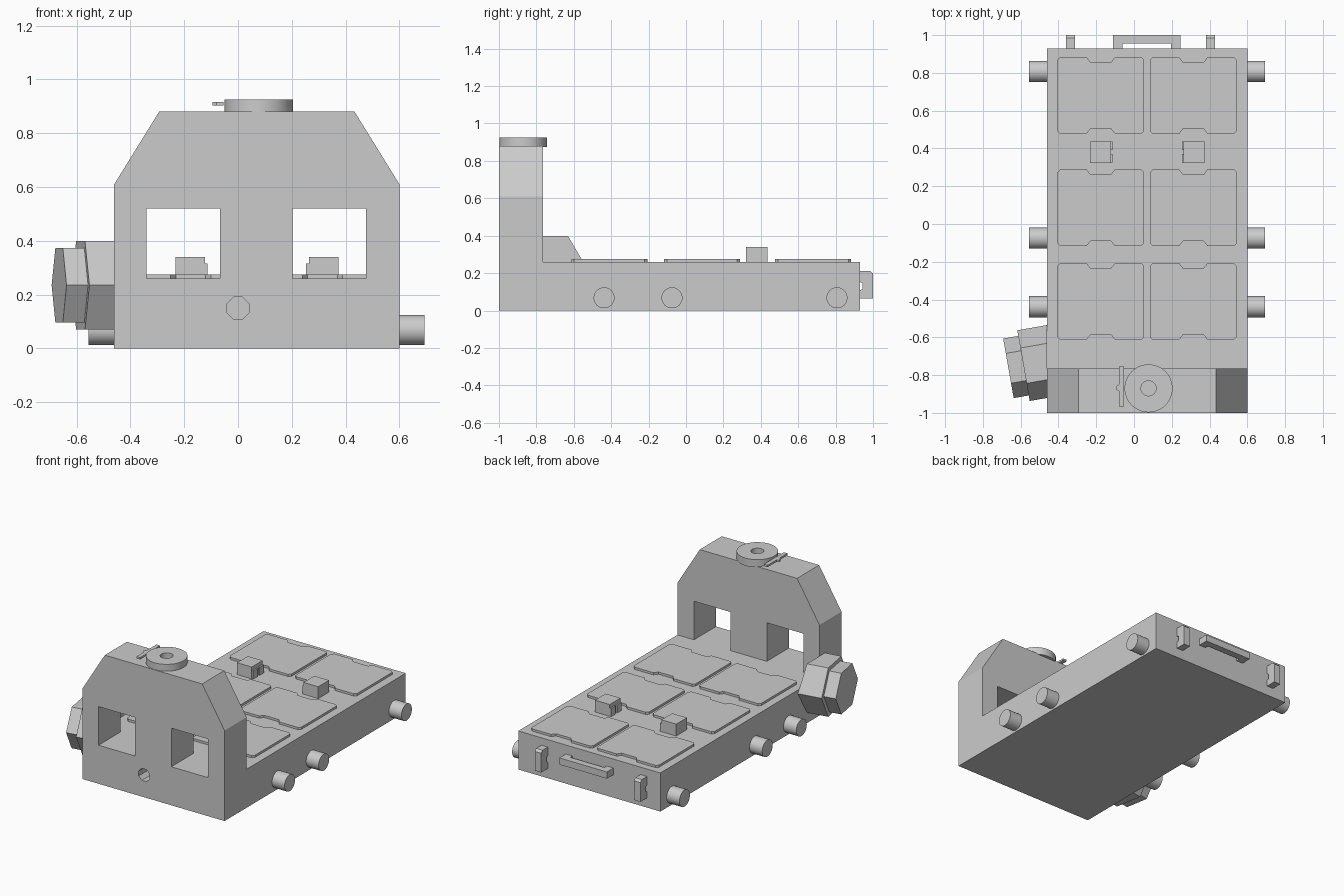
import bpy, bmesh, math
from mathutils import Matrix, Vector

cube = bpy.data.objects.get("Cube")
if cube:
    bpy.data.objects.remove(cube, do_unlink=True)

grey = bpy.data.materials.new("plain_grey")
grey.use_nodes = True
colour = (0.6, 0.6, 0.6, 1)
grey.diffuse_color = colour
grey.node_tree.nodes["Principled BSDF"].inputs["Base Color"].default_value = colour

MID = 0.07            # centre line of the hull
LEFT, RIGHT = 0.60, -0.46
DECK = 0.26


def finish(name, bm):
    bmesh.ops.recalc_face_normals(bm, faces=bm.faces[:])
    mesh = bpy.data.meshes.new(name)
    bm.to_mesh(mesh)
    bm.free()
    mesh.materials.append(grey)
    obj = bpy.data.objects.new(name, mesh)
    bpy.context.collection.objects.link(obj)
    return obj


def prism_mesh(points, axis, start, end):
    """Extrude a 2D outline along x, y or z."""
    place = {"x": lambda a, b: (start, a, b),
             "y": lambda a, b: (a, start, b),
             "z": lambda a, b: (a, b, start)}[axis]
    bm = bmesh.new()
    face = bm.faces.new([bm.verts.new(place(a, b)) for a, b in points])
    new = bmesh.ops.extrude_face_region(bm, geom=[face])["geom"]
    step = Vector([end - start if k == axis else 0 for k in "xyz"])
    bmesh.ops.translate(bm, vec=step, verts=[v for v in new if isinstance(v, bmesh.types.BMVert)])
    return bm


def prism(name, points, axis, start, end):
    return finish(name, prism_mesh(points, axis, start, end))


def box(name, x0, x1, y0, y1, z0, z1):
    return prism(name, [(x0, y0), (x1, y0), (x1, y1), (x0, y1)], "z", z0, z1)


def ring(u, v, r, n, turn=0.0):
    angles = [2 * math.pi * (i + turn) / n for i in range(n)]
    return [(u + r * math.cos(a), v + r * math.sin(a)) for a in angles]


def activate(obj):
    bpy.ops.object.select_all(action="DESELECT")
    obj.select_set(True)
    bpy.context.view_layer.objects.active = obj


def smooth(obj):
    activate(obj)
    bpy.ops.object.shade_smooth_by_angle(angle=math.radians(35))


def cut(obj, cutter):
    mod = obj.modifiers.new("cut", "BOOLEAN")
    mod.operation = "DIFFERENCE"
    mod.solver = "EXACT"
    mod.object = cutter
    activate(obj)
    bpy.ops.object.modifier_apply(modifier=mod.name)
    bpy.data.objects.remove(cutter, do_unlink=True)


def slice_off(bm, point, normal):
    geom = bm.verts[:] + bm.edges[:] + bm.faces[:]
    bmesh.ops.bisect_plane(bm, geom=geom, plane_co=point, plane_no=normal, clear_outer=True)
    bmesh.ops.holes_fill(bm, edges=[e for e in bm.edges if e.is_boundary], sides=0)


# Hull: deck and front wall in one L-shaped profile, with sloped shoulders
profile = [(-1, 0), (0.93, 0), (0.93, DECK), (-0.765, DECK), (-0.765, 0.88), (-1, 0.88)]
bm = prism_mesh(profile, "x", RIGHT, LEFT)
for side in (-1, 1):
    slice_off(bm, (MID + side * 0.53, 0, 0.61), (side * 0.27, 0, 0.167))
hull = finish("hull", bm)

# Windows and front socket
for x0, x1 in ((-0.34, -0.067), (0.203, 0.476)):
    cut(hull, box("window_cutter", x0, x1, -1.1, -0.7, DECK, 0.52))
cut(hull, prism("socket_cutter", ring(0, 0.15, 0.044, 8, 0.5), "y", -1.1, -0.9))

# Deck panels with clipped corners and a notch at each end
def panel(name, cx, cy):
    w, h, c = 0.23, 0.203, 0.015
    quarter = [(w, 0.203 - c), (w - c, h), (0.075, h), (0.055, h - 0.026)]
    top = quarter + [(-x, y) for x, y in reversed(quarter)]
    outline = top + [(-x, -y) for x, y in top]
    prism(name, [(cx + x, cy + y) for x, y in outline], "z", DECK - 0.005, 0.275)


for row, y in (("front", -0.41), ("middle", 0.086), ("rear", 0.68)):
    panel(row + "_panel_right", MID - 0.246, y)
    panel(row + "_panel_left", MID + 0.244, y)

# Deck blocks with latch tabs on the inner side
for label, side in (("right", -1), ("left", 1)):
    xs = sorted((MID + side * 0.193, MID + side * 0.303))
    box("deck_block_" + label, *xs, 0.322, 0.437, DECK - 0.005, 0.34)
    xs = sorted((MID + side * 0.183, MID + side * 0.195))
    for i, y in enumerate((0.325, 0.392)):
        box(f"latch_tab_{label}_{i + 1}", *xs, y, y + 0.045, DECK - 0.005, 0.315)

# Wheel stubs
for row, y in (("front", -0.438), ("middle", -0.075), ("rear", 0.807)):
    for label, x0, x1 in (("right", -0.555, RIGHT + 0.01), ("left", LEFT - 0.01, 0.693)):
        smooth(prism(f"{row}_wheel_{label}", ring(y, 0.068, 0.056, 32), "x", x0, x1))

# Roof hatch: a disc with a centre hole
hatch = prism("roof_hatch", ring(0.077, -0.87, 0.127, 48), "z", 0.875, 0.926)
cut(hatch, prism("hatch_cutter", ring(0.077, -0.87, 0.04, 24), "z", 0.882, 1))
smooth(hatch)

# Thin hinge strip beside the hatch
strip = [(-0.053, -0.755), (-0.08, -0.755), (-0.08, -0.85), (-0.094, -0.86),
         (-0.094, -0.875), (-0.08, -0.885), (-0.08, -0.967), (-0.053, -0.967)]
prism("hinge_strip", strip, "z", 0.902, 0.915)

# Angled hexagonal side pod, trimmed flush with the hull side
turn = Matrix.Translation((-0.585, -0.75, 0.235)) @ Matrix.Rotation(math.radians(10), 4, "Z")
for name, radius, x0, x1 in (("pod_base", 0.19, 0, 0.25), ("pod_cap", 0.16, -0.081, 0.005)):
    bm = prism_mesh(ring(0, 0, radius, 6), "x", x0, x1)
    bmesh.ops.transform(bm, matrix=turn, verts=bm.verts[:])
    if name == "pod_base":
        slice_off(bm, (RIGHT, 0, 0), (1, 0, 0))
    finish(name, bm)

# Rear clips with a notch against the hull
clip = [(0.925, 0.065), (1, 0.065), (1, 0.195), (0.985, 0.21), (0.925, 0.21),
        (0.925, 0.155), (0.945, 0.145), (0.945, 0.115), (0.925, 0.105)]
for label, x in (("right", -0.36), ("left", 0.38)):
    prism("rear_clip_" + label, clip, "x", x, x + 0.048)

# Rear grab handle
x0, x1 = -0.11, 0.245
handle = [(x0, 0.925), (x0 + 0.05, 0.925), (x0 + 0.05, 0.955), (x1 - 0.05, 0.955),
          (x1 - 0.05, 0.925), (x1, 0.925), (x1, 1), (x0, 1)]
prism("rear_handle", handle, "z", 0.155, 0.2)
